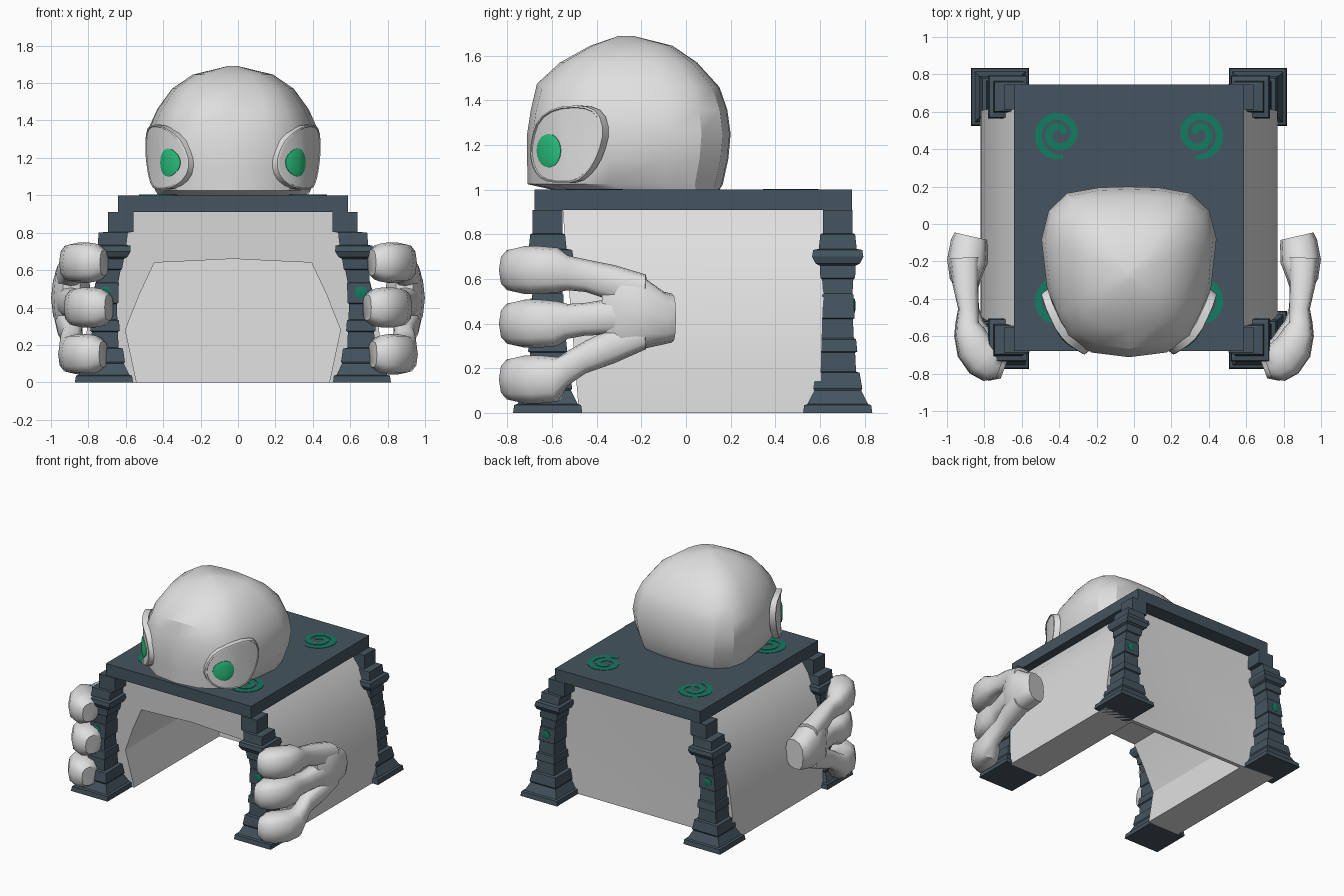
import bpy, bmesh, math
from mathutils import Vector

if "Cube" in bpy.data.objects:
    bpy.data.objects.remove(bpy.data.objects["Cube"])

CX, CY = -0.027, 0.03          # symmetry centre of the building


def material(name, rgb):
    m = bpy.data.materials.new(name)
    m.diffuse_color = (*rgb, 1)
    m.use_nodes = True
    m.node_tree.nodes["Principled BSDF"].inputs["Base Color"].default_value = m.diffuse_color
    return m


STONE = material("pale grey", (0.74, 0.74, 0.74))
SLATE = material("dark slate", (0.058, 0.089, 0.115))
TEAL = material("teal paint", (0.006, 0.20, 0.12))
GREEN = material("bright green", (0.023, 0.54, 0.21))


def build(name, verts, faces, mat, smooth=None):
    me = bpy.data.meshes.new(name)
    me.from_pydata(verts, [], faces)
    bm = bmesh.new()
    bm.from_mesh(me)
    bmesh.ops.recalc_face_normals(bm, faces=bm.faces)
    bm.to_mesh(me)
    bm.free()
    me.materials.append(mat)
    ob = bpy.data.objects.new(name, me)
    bpy.context.collection.objects.link(ob)
    if smooth:
        bpy.ops.object.select_all(action='DESELECT')
        bpy.context.view_layer.objects.active = ob
        ob.select_set(True)
        bpy.ops.object.shade_smooth_by_angle(angle=math.radians(smooth))
    return ob


def loft(name, rings, mat, smooth=None):
    """Skin closed rings of equal length and cap both ends."""
    n = len(rings[0])
    verts = [v for r in rings for v in r]
    faces = [(k * n + i, k * n + (i + 1) % n, (k + 1) * n + (i + 1) % n, (k + 1) * n + i)
             for k in range(len(rings) - 1) for i in range(n)]
    faces += [tuple(range(n))[::-1], tuple(range(len(verts) - n, len(verts)))]
    return build(name, verts, faces, mat, smooth)


def box(name, x0, x1, y0, y1, z0, z1, mat):
    return loft(name, [[(x0, y0, z), (x1, y0, z), (x1, y1, z), (x0, y1, z)] for z in (z0, z1)], mat)


def lerp_table(t, table):
    if t <= table[0][0]:
        return table[0][1]
    for (a, fa), (b, fb) in zip(table, table[1:]):
        if t <= b:
            return fa + (fb - fa) * (t - a) / (b - a)
    return table[-1][1]


# Roof slab
box("roof_slab", CX - 0.615, CX + 0.615, -0.68, 0.745, 0.91, 1.0, SLATE)

# Hollow body: arch walls, open front and floor, closed back
outer = [(0.795, 0), (0.79, 0.2), (0.765, 0.42), (0.71, 0.62), (0.63, 0.8), (0.54, 0.92), (0, 0.92)]
inner = [(0.515, 0), (0.545, 0.14), (0.575, 0.28), (0.50, 0.47), (0.42, 0.64), (0.2, 0.65), (0, 0.66)]


def arch(half, y0, slope):
    full = half + [(-x, z) for x, z in half[-2::-1]]
    return [(CX + x, y0 + slope * z, z) for x, z in full]


rows = [arch(inner, 0.55, 0.03), arch(inner, -0.48, -0.08), arch(outer, -0.48, -0.08),
        arch(outer, 0.60, 0.03), arch(inner, 0.58, 0.05)]
n = len(rows[0])
faces = [(k * n + i, k * n + i + 1, k * n + n + i + 1, k * n + n + i)
         for k in range(4) for i in range(n - 1)]
faces += [tuple(range(n)), tuple(range(4 * n, 5 * n))]
faces += [(n, 0, 4 * n, 3 * n, 2 * n), (2 * n - 1, n - 1, 5 * n - 1, 4 * n - 1, 3 * n - 1)]
faces += [(0, n - 1, 5 * n - 1, 4 * n)]
build("body_shell", [v for r in rows for v in r], faces, STONE, 25)

# Corner pillars leaning inwards, each with a round gem
pillar = [(0, .155), (.035, .15), (.04, .135), (.10, .105), (.11, .11), (.18, .098), (.185, .082),
          (.27, .078), (.275, .088), (.33, .082), (.335, .072), (.42, .068), (.425, .076), (.53, .070),
          (.535, .066), (.60, .070), (.605, .078), (.66, .080), (.67, .10), (.70, .115), (.73, .11),
          (.735, .085), (.80, .078), (.805, .067), (.91, .067)]
lean = [(0, .69), (.48, .68), (.70, .65), (.80, .64), (.805, .60)]
for sx, side in ((-1, "left"), (1, "right")):
    for sy, end in ((-1, "front"), (1, "back")):
        yc = CY + sy * 0.65
        rings = []
        for z, h in pillar:
            xc = CX + sx * lerp_table(z, lean)
            hx = h * (0.9 if 0.18 < z < 0.79 else 1)
            rings.append([(xc - hx, yc - h, z), (xc + hx, yc - h, z),
                          (xc + hx, yc + h, z), (xc - hx, yc + h, z)])
        loft(f"{end}_{side}_pillar", rings, SLATE)
        gem = []
        for r, d in ((.032, .05), (.032, .076), (.02, .079)):
            gem.append([(CX + sx * .685 + r * math.cos(a * math.pi / 6), yc + sy * d,
                         .48 + r * math.sin(a * math.pi / 6)) for a in range(12)])
        loft(f"{end}_{side}_gem", gem, TEAL, 30)

        # Painted spiral on the slab above this pillar
        rings = []
        for i in range(49):
            t = i / 48
            a = math.radians(-80 - 640 * t)
            w = 0.019 * min(1, 0.5 + 8 * t, 0.5 + 8 * (1 - t))
            r = 0.125 - 0.10 * t
            rings.append([(CX + sx * (.375 - q * math.cos(a)), CY + sy * (.45 + q * math.sin(a)), z)
                          for q, z in ((r - w, .998), (r + w, .998), (r + w, 1.003), (r - w, 1.003))])
        loft(f"{end}_{side}_spiral", rings, TEAL)

# Domed head: one plan outline scaled ring by ring
plan = [(0, -.71), (.2, -.685), (.335, -.605), (.40, -.48), (.44, -.33), (.468, -.08), (.43, .07),
        (.33, .165), (.16, .195), (0, .2)]
plan += [(-x, y) for x, y in plan[-2:0:-1]]
levels = [(1.0, .40, -.60, .15), (1.025, .415, -.71, .165), (1.14, .452, -.712, .19),
          (1.25, .468, -.712, .2), (1.36, .45, -.695, .185), (1.46, .405, -.668, .15),
          (1.57, .325, -.565, .05), (1.645, .215, -.43, -.06), (1.69, .03, -.30, -.24)]
rings = []
for z, hw, yf, yb in levels:
    rings.append([(CX + x * hw / .468, yf + (y + .71) / .91 * (yb - yf),
                   z + (0.025 * max(0, 1 - abs(x) / .3) - .01 if z == 1.46 and y < -.5 else 0))
                  for x, y in plan])
loft("head", rings, STONE, 29)

# Curved eye plates and eyes, wrapped around the front corners of the head
wrap = [(-.69, .225), (-.67, .26), (-.64, .305), (-.60, .347), (-.55, .382), (-.45, .430), (-.36, .46)]
plate = [(-.66, 1.06), (-.69, 1.13), (-.688, 1.22), (-.655, 1.32), (-.58, 1.37), (-.46, 1.38),
         (-.385, 1.35), (-.36, 1.26), (-.385, 1.16), (-.43, 1.08), (-.49, 1.03), (-.60, 1.03)]
cut = []
for (a, b), (c, d) in zip(plate, plate[1:] + plate[:1]):
    cut += [(a * .75 + c * .25, b * .75 + d * .25), (a * .25 + c * .75, b * .25 + d * .75)]
oval = [(-.608 + .054 * math.cos(i * math.pi / 10), 1.175 + .075 * math.sin(i * math.pi / 10))
        for i in range(20)]


def wrapped(name, outline, centre, steps, mat, sx):
    rings = []
    for s, off in steps:
        ring = []
        for y, z in outline:
            yy, zz = centre[0] + (y - centre[0]) * s, centre[1] + (z - centre[1]) * s
            ring.append((CX + sx * (lerp_table(yy, wrap) + .78 * off), yy - .62 * off, zz))
        rings.append(ring)
    loft(name, rings, mat, 35)


for sx, side in ((-1, "left"), (1, "right")):
    wrapped(f"{side}_eye_plate", cut, (-.55, 1.19),
            [(1, -.03), (1, .014), (.96, .016), (.945, .01), (.75, .01), (.5, .01), (.25, .01), (.05, .01)],
            STONE, sx)
    wrapped(f"{side}_eye", oval, (-.608, 1.175),
            [(1, -.01), (1, .013), (.8, .017), (.5, .019), (.1, .02)], GREEN, sx)


# Hands: a palm and three curled fingers, lofted along paths of (x, y, z, half width, half height)
def limb(name, path, sx):
    rings = []
    for i, (x, y, z, w, h) in enumerate(path):
        a, b = path[max(i - 1, 0)], path[min(i + 1, len(path) - 1)]
        d = Vector((b[0] - a[0], b[1] - a[1], 0)).normalized()
        ring = []
        for k in range(12):
            c, s = math.cos(k * math.pi / 6), math.sin(k * math.pi / 6)
            c, s = (math.copysign(abs(v) ** 0.75, v) for v in (c, s))
            ring.append((sx * (x - d.y * w * c), y + d.x * w * c, z + h * s))
        rings.append(ring)
    loft(name, rings, STONE, 50)


for sx, side in ((-1, "left"), (1, "right")):
    limb(f"{side}_palm", [(.872, -.065, .425, .09, .11), (.88, -.10, .425, .10, .118),
                          (.892, -.20, .45, .108, .165), (.90, -.29, .455, .085, .185),
                          (.89, -.37, .455, .05, .13)], sx)
    for label, z0, z1, z2, dx in (("upper", .545, .615, .64, 0), ("middle", .445, .42, .40, -.025),
                                  ("lower", .36, .25, .15, .005)):
        zm = (z1 + z2) / 2
        limb(f"{side}_{label}_finger",
             [(.905, -.18, z0, .08, .075), (.90, -.32, (z0 + z1) / 2, .07, .082),
              (.885, -.45, z1, .055, .073), (.89 + dx, -.53, zm, .06, .078),
              (.88 + dx, -.575, z2, .08, .10), (.85 + dx, -.66, z2, .10, .108),
              (.80 + dx, -.72, z2, .108, .108), (.755 + dx, -.75, z2, .10, .10),
              (.715 + dx, -.765, z2, .065, .07)], sx)
